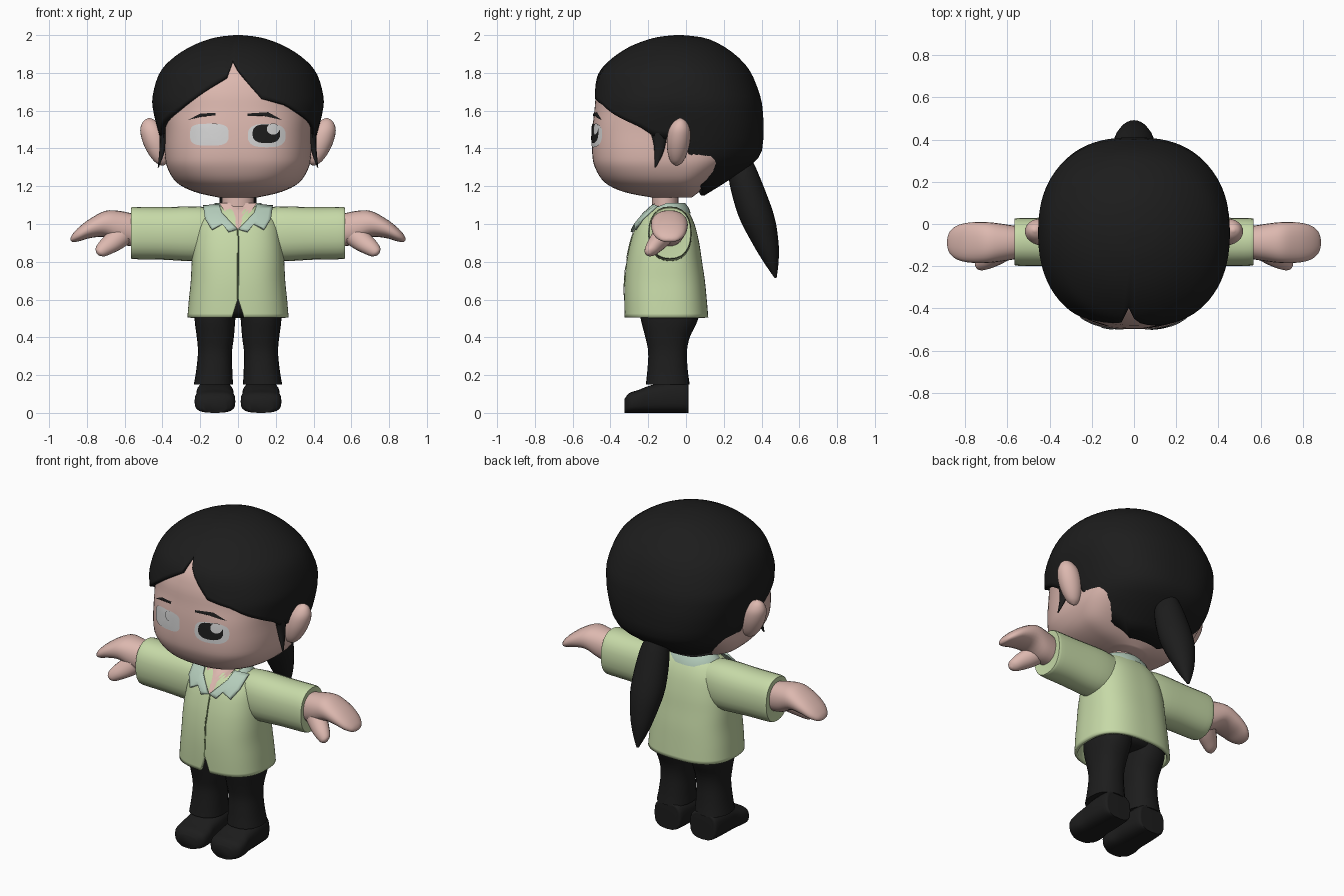
import bpy, bmesh, math
from mathutils import Vector

if "Cube" in bpy.data.objects:
    bpy.data.objects.remove(bpy.data.objects["Cube"])


def material(name, r, g, b):
    m = bpy.data.materials.new(name)
    m.diffuse_color = (r, g, b, 1)
    m.use_nodes = True
    m.node_tree.nodes["Principled BSDF"].inputs["Base Color"].default_value = m.diffuse_color
    return m


SKIN = material("skin", 0.72, 0.48, 0.43)
BLACK = material("black", 0.012, 0.012, 0.012)
GREEN = material("light_green", 0.57, 0.70, 0.39)
COLLAR = material("pale_teal", 0.46, 0.61, 0.50)
WHITE = material("eye_white", 0.66, 0.66, 0.66)
SEAM = material("seam_green", 0.16, 0.22, 0.10)


def finish(name, bm, mat, angle=50, face_front=False, thick=0):
    bmesh.ops.recalc_face_normals(bm, faces=bm.faces)
    bm.normal_update()
    if face_front and sum(f.normal.y for f in bm.faces) > 0:
        bmesh.ops.reverse_faces(bm, faces=bm.faces)
    me = bpy.data.meshes.new(name)
    bm.to_mesh(me)
    bm.free()
    me.materials.append(mat)
    for p in me.polygons:
        p.use_smooth = True
    me.set_sharp_from_angle(angle=math.radians(angle))
    ob = bpy.data.objects.new(name, me)
    bpy.context.collection.objects.link(ob)
    if thick:
        mod = ob.modifiers.new("thickness", 'SOLIDIFY')
        mod.thickness, mod.offset = thick, -1
    return ob


def catmull(rows, s):
    """Smooth blend of the rows at fractional index s."""
    n = len(rows) - 1
    i = min(int(s), n - 1)
    t = s - i
    a, b, c, d = (rows[max(0, min(n, i + k))] for k in (-1, 0, 1, 2))
    return [0.5 * (2 * q + (r - p) * t + (2 * p - 5 * q + 4 * r - u) * t * t
                   + (3 * q - p - 3 * r + u) * t ** 3) for p, q, r, u in zip(a, b, c, d)]


def index_at(rows, z):
    lo, hi = 0.0, len(rows) - 1.0
    for _ in range(30):
        mid = (lo + hi) / 2
        if catmull(rows, mid)[0] > z:
            lo = mid
        else:
            hi = mid
    return lo


def bridge(bm, rings):
    for a, b in zip(rings, rings[1:]):
        for j in range(len(a)):
            k = (j + 1) % len(a)
            bm.faces.new((a[j], a[k], b[k], b[j]))


def shell(name, rows, yc, bottom, mat, n=90, steps=24, cap=False, thick=0):
    """Rows (z, half width, front y, back y, squareness), top to bottom; bottom edge height by angle."""
    bm = bmesh.new()
    cols = []
    for j in range(n):
        deg = 360 * j / n
        deg = deg - 360 if deg > 180 else deg
        s, c = math.sin(math.radians(deg)), math.cos(math.radians(deg))
        end = index_at(rows, bottom(deg))
        col = []
        for k in range(steps + 1):
            z, rx, yf, yb, p = catmull(rows, end * k / steps)
            ry = yc - yf if c > 0 else yb - yc
            r = (abs(s / rx) ** p + abs(c / ry) ** p) ** (-1 / p)
            col.append(bm.verts.new((r * s, yc - r * c, z)))
        cols.append(col)
    rings = [[col[k] for col in cols] for k in range(steps + 1)]
    bridge(bm, rings)
    bm.faces.new(rings[0])
    if cap:
        bm.faces.new(rings[-1])
    return finish(name, bm, mat, thick=thick)


def loft(name, sections, mat, n=24, p=2.0, sub=4, angle=50):
    """Sections (centre, u, v) as nine numbers, joined smoothly and capped."""
    bm = bmesh.new()
    rings = []
    for i in range((len(sections) - 1) * sub + 1):
        q = catmull(sections, i / sub)
        o, u, v = Vector(q[:3]), Vector(q[3:6]), Vector(q[6:])
        ring = []
        for j in range(n):
            a = 2 * math.pi * j / n
            c, s = math.cos(a), math.sin(a)
            ring.append(bm.verts.new(o + u * math.copysign(abs(c) ** (2 / p), c)
                                     + v * math.copysign(abs(s) ** (2 / p), s)))
        rings.append(ring)
    bridge(bm, rings)
    bm.faces.new(rings[0])
    bm.faces.new(rings[-1])
    return finish(name, bm, mat, angle)


def table(points):
    def look(x):
        for (a, za), (b, zb) in zip(points, points[1:]):
            if a <= x <= b:
                return za + (zb - za) * (x - a) / (b - a)
        return points[-1][1]
    return look


# Head
YC = -0.04
HEAD = [(1.96, .02, -.06, -.02, 2), (1.90, .27, -.31, .20, 2), (1.80, .37, -.43, .31, 2.1),
        (1.70, .41, -.472, .36, 2.3), (1.60, .405, -.485, .37, 2.4), (1.50, .39, -.495, .36, 2.7),
        (1.38, .388, -.497, .32, 2.8), (1.30, .375, -.482, .23, 2.8), (1.22, .325, -.43, .13, 2.6),
        (1.17, .23, -.33, .07, 2.4), (1.14, .10, -.18, .03, 2)]
shell("head", HEAD, YC, lambda d: 1.14, SKIN, steps=40, cap=True)

# Hair cap, its lower edge following the parting, fringe, ears and nape
HAIR = [(2.0, .02, -.06, -.02, 2), (1.985, .13, -.17, .10, 2), (1.94, .25, -.295, .20, 2),
        (1.87, .355, -.40, .29, 2), (1.79, .42, -.467, .35, 2.1), (1.67, .453, -.492, .395, 2.3),
        (1.59, .447, -.498, .407, 2.4), (1.50, .425, -.498, .41, 2.5), (1.37, .39, -.48, .395, 2.4),
        (1.28, .34, -.45, .30, 2.2), (1.14, .20, -.40, .08, 2)]
back = [(73, 1.46), (82, 1.45), (94, 1.45), (98, 1.36), (105, 1.28), (120, 1.19), (140, 1.15), (180, 1.15)]
right = [(-4, 1.87), (0, 1.82), (8, 1.74), (16, 1.665), (33, 1.63), (42, 1.59), (64, 1.51)]
left = [(-64, 1.51), (-42, 1.60), (-37, 1.63), (-22, 1.71), (-8, 1.78)]
shell("hair", HAIR, YC, table([(-a, z) for a, z in reversed(back)] + left + right + back), BLACK, thick=.025)

# Ponytail
loft("ponytail", [(0, (f + b) / 2, z, r, 0, 0, 0, (b - f) / 2, 0) for z, f, b, r in (
    (1.34, .25, .35, .045), (1.25, .225, .39, .085), (1.05, .275, .465, .10),
    (.90, .35, .49, .075), (.80, .41, .49, .045), (.715, .468, .48, .008))], BLACK)


# Face details laid on the head surface
def face_y(x, z):
    _, rx, yf, _, p = catmull(HEAD, index_at(HEAD, z))
    return YC - (YC - yf) * (1 - abs(x / rx) ** p) ** (1 / p)


def plate(name, outline, mat, depth, offset):
    bm = bmesh.new()
    cx = sum(x for x, _ in outline) / len(outline)
    cz = sum(z for _, z in outline) / len(outline)
    rings = []
    for k in (1, .75, .5, .25, .02):
        pts = [(cx + (x - cx) * k, cz + (z - cz) * k) for x, z in outline]
        rings.append([bm.verts.new((x, depth(x, z) - offset, z)) for x, z in pts])
    bridge(bm, rings)
    bm.faces.new(rings[-1])
    return finish(name, bm, mat, face_front=True)


def oval(cx, cz, rx, rz, p=2.0, n=28):
    out = []
    for j in range(n):
        c, s = math.cos(2 * math.pi * j / n), math.sin(2 * math.pi * j / n)
        out.append((cx + rx * math.copysign(abs(c) ** (2 / p), c), cz + rz * math.copysign(abs(s) ** (2 / p), s)))
    return out


plate("eye_left", oval(-.152, 1.473, .102, .058, 3.5), WHITE, face_y, .004)
plate("eye_right", oval(.152, 1.468, .100, .062, 2.8), WHITE, face_y, .004)
plate("iris_right", oval(.15, 1.478, .073, .05, 2.6), BLACK, face_y, .007)
for side, x in (("left", -.125), ("right", .186)):
    plate("eye_glint_" + side, oval(x, 1.503, .033, .03), WHITE, face_y, .0095)
plate("brow_left", [(-.265, 1.55), (-.20, 1.567), (-.12, 1.575), (-.12, 1.588), (-.20, 1.585)], BLACK, face_y, .006)
plate("brow_right", [(.05, 1.572), (.14, 1.572), (.235, 1.55), (.16, 1.592), (.05, 1.585)], BLACK, face_y, .006)

# Neck
loft("neck", [(0, -.11, z, .085, 0, 0, 0, .07, 0) for z in (1.0, 1.1, 1.22)], SKIN)

# Jacket body, open at the hem with a small front notch
JACKET = [(1.095, .10, -.165, -.02, 2), (1.07, .17, -.205, .01, 2.2), (1.0, .215, -.26, .045, 2.5),
          (.90, .235, -.295, .07, 2.6), (.80, .245, -.315, .085, 2.6), (.70, .25, -.325, .10, 2.6),
          (.60, .26, -.327, .11, 2.6), (.505, .268, -.325, .118, 2.6)]
shell("jacket", JACKET, -.10, lambda d: .505 + .10 * max(0, 1 - abs(d) / 8), GREEN, thick=.02)


def chest_y(x, z):
    return catmull(JACKET, index_at(JACKET, min(z, 1.094)))[2] + .8 * x * x


plate("front_seam", [(-.004, .60), (.005, .60), (.005, .80), (.005, .98), (-.004, .98), (-.004, .80)],
      SEAM, chest_y, .004)
plate("throat", [(-.10, 1.11), (0, 1.11), (.10, 1.11), (0, .97)], SKIN, chest_y, .008)

# Collar band round the neck
band = [(1.055, .165, .125), (1.085, .155, .115), (1.112, .12, .095), (1.09, .09, .075)]
bm = bmesh.new()
rings = []
for z, rx, ry in band:
    rings.append([bm.verts.new((rx * math.sin(a), -.10 - ry * math.cos(a), z - .04 * max(0, math.cos(a))))
                  for a in [2 * math.pi * j / 32 for j in range(32)]])
bridge(bm, rings)
finish("collar_band", bm, COLLAR)

for side, m in (("left", -1), ("right", 1)):
    # Lapel
    lapel = [(.185, 1.10), (.10, 1.105), (.085, 1.06), (.004, .975), (.05, .96), (.085, 1.0), (.14, .972), (.175, 1.03)]
    ob = plate("lapel_" + side, [(m * x, z) for x, z in lapel], COLLAR, chest_y, .018)
    mod = ob.modifiers.new("thickness", 'SOLIDIFY')
    mod.thickness = .012

    # Ear, leaning outward at the top
    loft("ear_" + side, [(m * (.435 + .035 * h), -.04 + .01 * h, 1.435 + .125 * h, m * .07 * r, 0, 0, 0, .062 * r, 0)
                         for h, r in ((-1, .1), (-.85, .5), (-.5, .82), (0, 1), (.5, .93), (.85, .55), (1, .1))], SKIN)

    # Side lock in front of the ear
    loft("side_lock_" + side, [(m * x, y, z, m * a, 0, 0, 0, b, 0) for x, y, z, a, b in (
        (.395, -.15, 1.56, .025, .06), (.395, -.14, 1.44, .02, .035),
        (.405, -.145, 1.37, .013, .022), (.422, -.162, 1.30, .003, .004))], BLACK, n=12)

    # Sleeve
    loft("sleeve_" + side, [(m * x, -.085, z, 0, ry, 0, 0, 0, rz) for x, z, ry, rz in (
        (.10, .95, .10, .13), (.22, .948, .115, .145), (.40, .95, .115, .139),
        (.55, .952, .113, .138), (.566, .952, .106, .130))], GREEN, p=2.3)

    # Hand and thumb
    loft("hand_" + side, [(m * x, -.088, z, 0, ry, 0, 0, 0, rz) for x, z, rz, ry in (
        (.54, .965, .085, .075), (.62, .980, .088, .088), (.70, 1.0, .07, .097), (.78, .978, .052, .095),
        (.84, .947, .038, .08), (.875, .926, .022, .05), (.886, .92, .006, .015))], SKIN, p=2.2)
    loft("thumb_" + side, [(m * x, y, z, m * r * .75, 0, r * .66, 0, r, 0) for x, y, z, r in (
        (.61, -.11, .95, .065), (.66, -.145, .905, .056), (.70, -.17, .875, .046),
        (.73, -.187, .85, .032), (.742, -.195, .838, .008))], SKIN, n=16)

    # Trouser leg
    loft("trouser_leg_" + side, [(m * x, (f + b) / 2, z, rx, 0, 0, 0, (b - f) / 2, 0) for z, x, rx, f, b in (
        (.62, .115, .11, -.25, .08), (.50, .122, .108, -.24, .065), (.40, .12, .098, -.215, .02),
        (.32, .122, .09, -.20, .005), (.22, .126, .096, -.205, .01), (.15, .13, .104, -.213, .02))], BLACK, p=2.3)

    # Shoe
    loft("shoe_" + side, [(m * .122, y, h / 2, rx, 0, 0, 0, 0, h / 2) for y, rx, h in (
        (.012, .07, .15), (.0, .092, .165), (-.10, .10, .165), (-.19, .10, .145),
        (-.25, .108, .122), (-.30, .10, .105), (-.325, .06, .075))], BLACK, p=3)

# Hips under the jacket
loft("hips", [(0, -.095, z, rx, 0, 0, 0, ry, 0) for z, rx, ry in (
    (.75, .20, .15), (.62, .225, .17), (.53, .20, .15), (.505, .12, .10))], BLACK)
